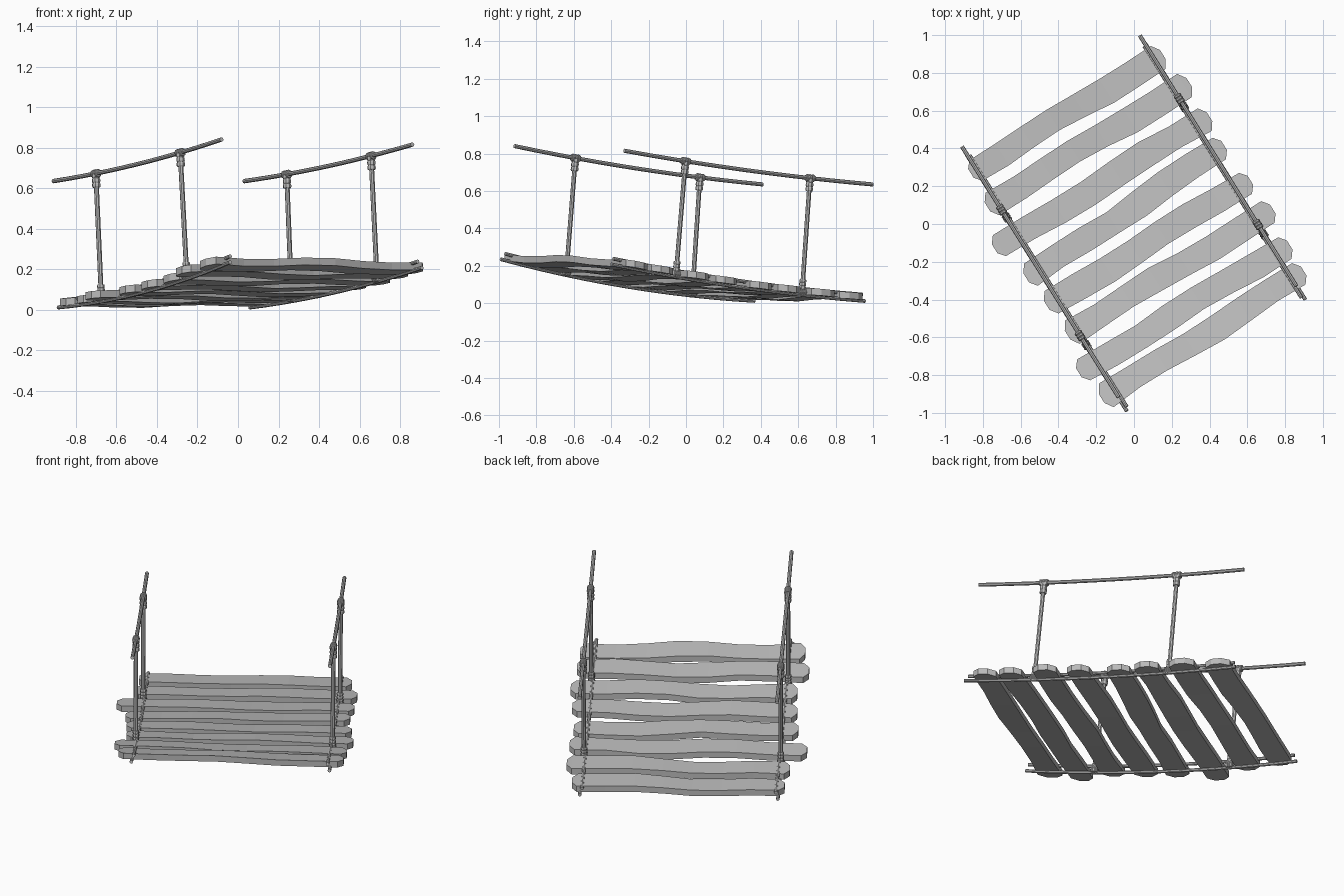
import bpy, bmesh, math, random
from mathutils import Vector

random.seed(4)
if "Cube" in bpy.data.objects:
    bpy.data.objects.remove(bpy.data.objects["Cube"], do_unlink=True)

grey = bpy.data.materials.new("weathered_grey")
grey.use_nodes = True
COLOUR = (0.5, 0.5, 0.5, 1)
grey.diffuse_color = COLOUR
grey.node_tree.nodes["Principled BSDF"].inputs["Base Color"].default_value = COLOUR

# Bridge frame: u runs across the deck, v runs along it (downhill to uphill)
U = Vector((0.848, 0.530, 0))
V = Vector((0.530, -0.848, 0))


def P(u, v, z):
    return U * u + V * v + Vector((0, 0, z))


# Height curves (a + b*v + c*v*v) for each side: -1 is the left side, +1 the right
DECK = {-1: (0.085, 0.137, 0.056), 1: (0.085, 0.121, 0.035)}
HAND = {-1: (0.725, 0.134, 0.031), 1: (0.715, 0.1175, 0.0254)}


def height(curve, v):
    a, b, c = curve
    return a + b * v + c * v * v


def loft(name, rings):
    """Skin a list of equal-sized point rings and cap both ends."""
    bm = bmesh.new()
    rows = [[bm.verts.new(p) for p in ring] for ring in rings]
    n = len(rows[0])
    for r0, r1 in zip(rows, rows[1:]):
        for i in range(n):
            j = (i + 1) % n
            bm.faces.new((r0[i], r0[j], r1[j], r1[i]))
    bm.faces.new(rows[0][::-1])
    bm.faces.new(rows[-1])
    bmesh.ops.recalc_face_normals(bm, faces=bm.faces)
    me = bpy.data.meshes.new(name)
    bm.to_mesh(me)
    bm.free()
    me.materials.append(grey)
    ob = bpy.data.objects.new(name, me)
    bpy.context.collection.objects.link(ob)
    return ob


def tube(name, pts, radii, sides=8):
    """Round tube along a path; radii is one number or one per point."""
    if not isinstance(radii, (list, tuple)):
        radii = [radii] * len(pts)
    rings = []
    for i, p in enumerate(pts):
        t = (pts[min(i + 1, len(pts) - 1)] - pts[max(i - 1, 0)]).normalized()
        x = t.cross(U).normalized()
        y = t.cross(x)
        rings.append([p + radii[i] * (x * math.cos(k * math.tau / sides)
                                      + y * math.sin(k * math.tau / sides))
                      for k in range(sides)])
    return loft(name, rings)


def rope(name, curve, u, v0, v1, lift, r, steps=12):
    vs = [v0 + (v1 - v0) * i / steps for i in range(steps + 1)]
    return tube(name, [P(u, v, height(curve, v) + lift) for v in vs], r)


def binding(name, start, end, r, coils=3):
    """Rope lashing: a ribbed sleeve between two points."""
    pts, radii = [], []
    for i in range(coils):
        for f, s in ((0.02, 0.86), (0.25, 1), (0.75, 1), (0.98, 0.86)):
            pts.append(start.lerp(end, (i + f) / coils))
            radii.append(r * s)
    return tube(name, pts, radii)


# Ropes, posts and lashings on both sides
for side, label in ((-1, "left"), (1, "right")):
    deck, hand = DECK[side], HAND[side]
    rope(label + "_lower_rope", deck, side * 0.557, -0.78, 0.82, 0, 0.010)
    rope(label + "_upper_rope", deck, side * 0.545, -0.77, 0.80, 0.034, 0.010)
    rope(label + "_handrail", hand, side * 0.555, -0.83, 0.735, 0, 0.011)
    for k, (v_low, v_top) in enumerate(((-0.385, -0.435), (0.41, 0.35))):
        name = f"{label}_post_{k + 1}"
        low = P(side * 0.553, v_low, height(deck, v_low))
        top = P(side * 0.555, v_top, height(hand, v_top))
        d = (top - low).normalized()
        tube(name, [low, top], 0.0125)
        binding(name + "_top_lashing", top - d * 0.07, top, 0.021)
        binding(name + "_foot_lashing", low + d * 0.03, low + d * 0.085, 0.019)
        a, b = v_top - 0.025, v_top + 0.025
        binding(name + "_rail_lashing", P(side * 0.555, a, height(hand, a)),
                P(side * 0.555, b, height(hand, b)), 0.021)
        a, b = v_low - 0.02, v_low + 0.02
        binding(name + "_deck_lashing", P(side * 0.553, a, height(deck, a) + 0.015),
                P(side * 0.553, b, height(deck, b) + 0.015), 0.022)

# Planks: left end u, left v, right end u, right v
PLANKS = [(-0.59, -0.685, 0.605, -0.68), (-0.61, -0.488, 0.645, -0.48),
          (-0.695, -0.28, 0.64, -0.27), (-0.635, -0.06, 0.625, -0.10),
          (-0.62, 0.12, 0.645, 0.13), (-0.61, 0.312, 0.665, 0.322),
          (-0.665, 0.513, 0.64, 0.531), (-0.635, 0.692, 0.63, 0.687)]
THICK = 0.036


def plank(name, u0, v0, u1, v1):
    length = u1 - u0
    inner = 7
    stations = [u0, u0 + 0.03]
    stations += [u0 + 0.03 + (length - 0.06) * i / inner for i in range(1, inner)]
    stations += [u1 - 0.03, u1]
    phase = random.uniform(0, math.tau)
    rings = []
    for i, u in enumerate(stations):
        t = (u - u0) / length
        tip = i in (0, len(stations) - 1)
        fade = math.sin(math.pi * t)
        mid = v0 + (v1 - v0) * t + 0.012 * fade * math.sin(8 * t + phase)
        half = 0.028 if tip else 0.07 + random.uniform(-0.007, 0.005)
        wave = 0.008 * fade * math.sin(9 * t + phase)
        s = (u + 0.555) / 1.11
        ring = []
        for dv, dz in ((-half, -0.5), (half, -0.5), (half, 0.5), (-half, 0.5)):
            v = mid + dv
            z = height(DECK[-1], v) * (1 - s) + height(DECK[1], v) * s
            ring.append(P(u, v, z + 0.021 + wave + dz * THICK))
        rings.append(ring)
    return loft(name, rings)


for i, spec in enumerate(PLANKS):
    plank(f"plank_{i + 1}", *spec)
